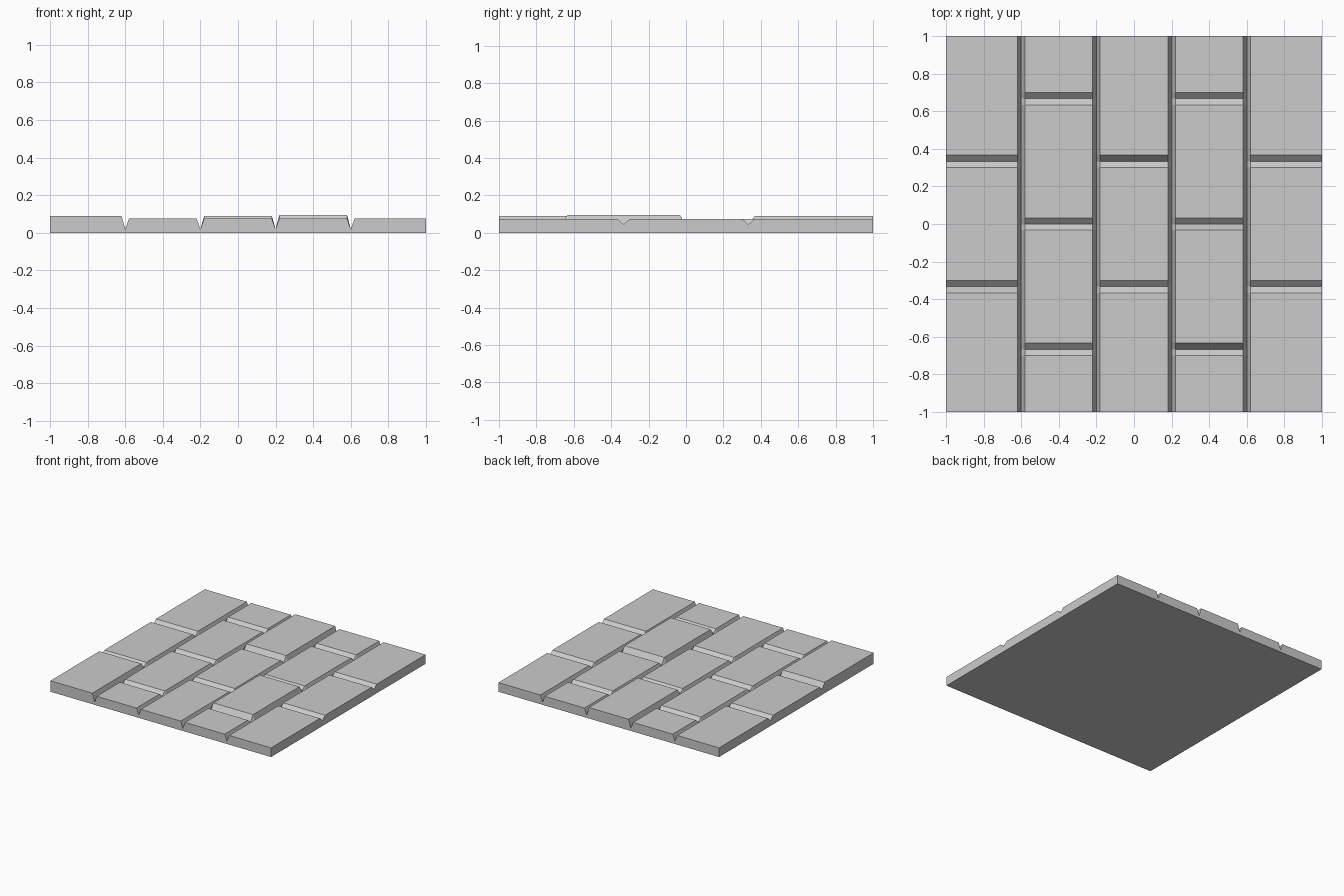
import bpy, bmesh, math

if "Cube" in bpy.data.objects:
    bpy.data.objects.remove(bpy.data.objects["Cube"])

TOP, LONG_Z, CROSS_Z = 0.075, 0.02, 0.044   # brick top, long groove floor, cross groove floor
HX, HY = 0.02, 0.033                        # groove half widths
seams = [-0.6, -0.2, 0.2, 0.6]
odd_cuts, even_cuts = [-1/3, 1/3], [-2/3, 0, 2/3]
raised = {(0, 0): 0.09, (2, 2): 0.09, (3, 1): 0.095}   # (column, brick): height


def column_profile(col):
    """Lengthwise (y, z) outline of one column of bricks."""
    cuts = even_cuts if col % 2 else odd_cuts
    pts, start = [], -1
    for i, c in enumerate(cuts + [None]):
        z = raised.get((col, i), TOP)
        end = 1 if c is None else c - HY
        pts += [(start, z), (end, z)]
        if c is not None:
            pts.append((c, CROSS_Z))
            start = c + HY
    return pts


def height(profile, y):
    for (y0, z0), (y1, z1) in zip(profile, profile[1:]):
        if y <= y1 + 1e-6:
            return z0 + (z1 - z0) * (y - y0) / (y1 - y0)
    return profile[-1][1]


# Lines across the slab: brick edges and valley lines
profiles = [column_profile(c) for c in range(5)]
lines = [(-1, 0)]
for c, s in enumerate(seams):
    lines += [(s - HX, c), (s, None), (s + HX, c + 1)]
lines.append((1, 4))
ys = sorted({round(y, 5) for p in profiles for y, z in p})

# Paved upper surface
bm = bmesh.new()
grid = [[bm.verts.new((x, y, LONG_Z if c is None else height(profiles[c], y))) for y in ys]
        for x, c in lines]
for a, b in zip(grid, grid[1:]):
    for j in range(len(ys) - 1):
        bm.faces.new((a[j], b[j], b[j + 1], a[j + 1]))

# Slab sides and underside
rim = [e for e in bm.edges if e.is_boundary]
ext = bmesh.ops.extrude_edge_only(bm, edges=rim)["geom"]
for v in ext:
    if isinstance(v, bmesh.types.BMVert):
        v.co.z = 0
bmesh.ops.contextual_create(bm, geom=[e for e in bm.edges if e.is_boundary])
bmesh.ops.dissolve_limit(bm, angle_limit=math.radians(0.5), verts=bm.verts[:], edges=bm.edges[:])
bmesh.ops.recalc_face_normals(bm, faces=bm.faces[:])

mesh = bpy.data.meshes.new("brick_floor_tile")
bm.to_mesh(mesh)
bm.free()
bpy.context.collection.objects.link(bpy.data.objects.new("brick_floor_tile", mesh))
